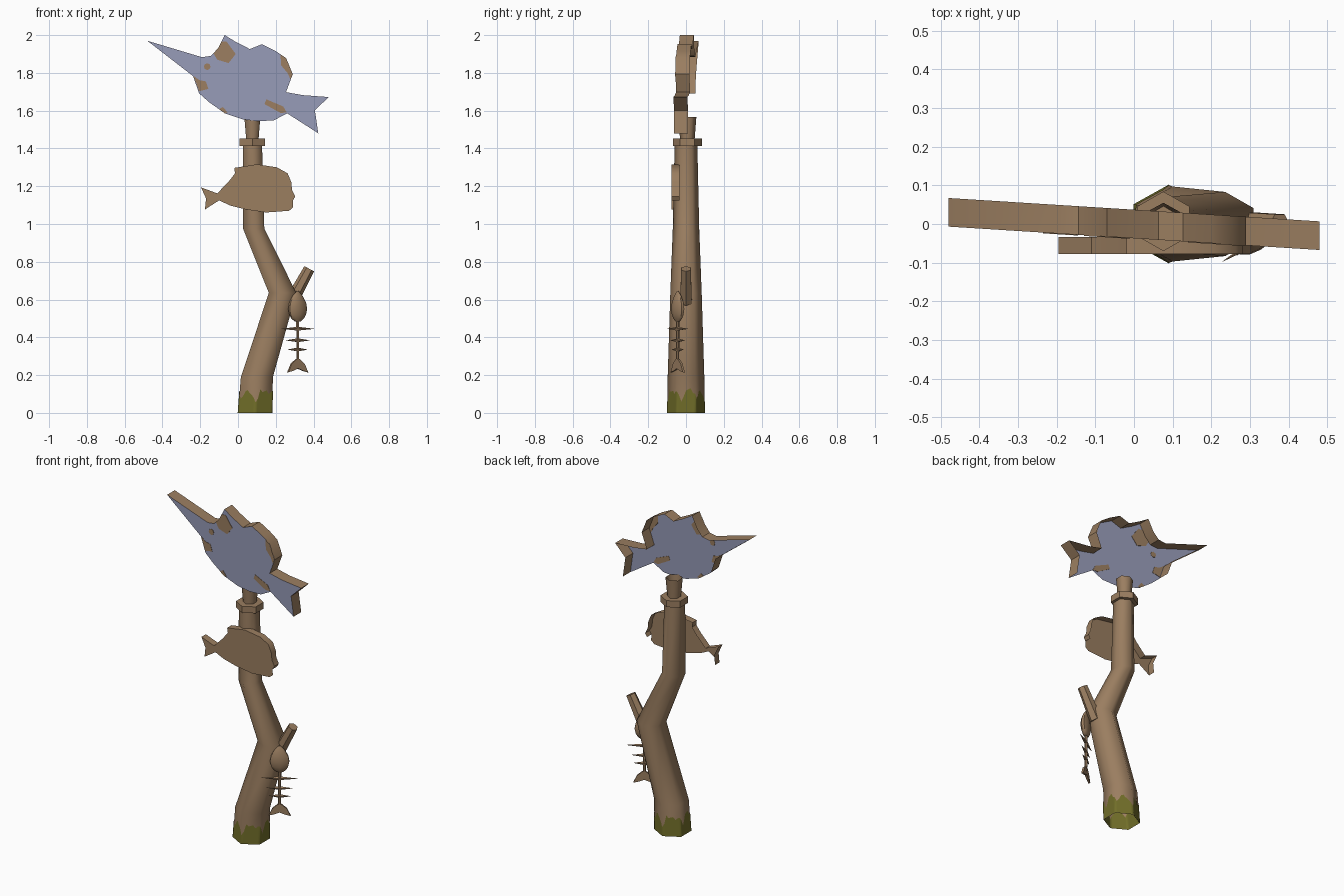
import bpy, bmesh, math
from mathutils import Vector, Matrix

if "Cube" in bpy.data.objects:
    bpy.data.objects.remove(bpy.data.objects["Cube"])


def material(name, rgb):
    m = bpy.data.materials.new(name)
    m.diffuse_color = (*rgb, 1)
    m.use_nodes = True
    m.node_tree.nodes["Principled BSDF"].inputs["Base Color"].default_value = m.diffuse_color
    return m


WOOD = material("weathered wood", (0.327, 0.209, 0.118))
BLUE = material("faded blue paint", (0.308, 0.325, 0.476))
MOSS = material("moss green", (0.165, 0.156, 0.022))


def finish(name, bm, mats, smooth=None, recalc=True):
    if recalc:
        bmesh.ops.recalc_face_normals(bm, faces=bm.faces)
    me = bpy.data.meshes.new(name)
    bm.to_mesh(me)
    bm.free()
    for m in mats:
        me.materials.append(m)
    ob = bpy.data.objects.new(name, me)
    bpy.context.collection.objects.link(ob)
    if smooth:
        bpy.ops.object.select_all(action='DESELECT')
        ob.select_set(True)
        bpy.context.view_layer.objects.active = ob
        bpy.ops.object.shade_smooth_by_angle(angle=math.radians(smooth))
    return ob


def board(name, outline, y0, y1, mats, slope=0.0, smooth=None, rim=None):
    """Flat board cut from a clockwise x-z outline; slope turns it about z.
    Last material goes on the broad faces. With rim, the back is open and only those edges have sides."""
    bm = bmesh.new()
    rows = [[bm.verts.new((x, y + slope * x, z)) for x, z in outline] for y in (y0, y1)]
    bm.faces.new(rows[0][::-1]).material_index = len(mats) - 1
    if rim is None:
        bm.faces.new(rows[1]).material_index = len(mats) - 1
    n = len(outline)
    for i in (range(n) if rim is None else rim):
        i, j = i % n, (i + 1) % n
        bm.faces.new((rows[0][i], rows[0][j], rows[1][j], rows[1][i]))
    loose = [v for v in bm.verts if not v.link_faces]
    bmesh.ops.delete(bm, geom=loose, context='VERTS')
    return finish(name, bm, mats, smooth, rim is None)


def loft(name, rings, n=6, turn=0.0, smooth=None, caps=(True, True)):
    """Stack of level rings, each (x, y, z, half width, half depth)."""
    bm = bmesh.new()
    rows = []
    for x, y, z, a, b in rings:
        row = []
        for k in range(n):
            t = -math.pi / 2 + 2 * math.pi * k / n
            p = Matrix.Rotation(turn, 3, 'Z') @ Vector((a * math.cos(t), b * math.sin(t), 0))
            row.append(bm.verts.new(p + Vector((x, y, z))))
        rows.append(row)
    if caps[0]:
        bm.faces.new(rows[0][::-1])
    if caps[1]:
        bm.faces.new(rows[-1])
    for r, s in zip(rows, rows[1:]):
        for k in range(n):
            j = (k + 1) % n
            bm.faces.new((r[k], r[j], s[j], s[k]))
    return finish(name, bm, [WOOD], smooth, False)


def rod(name, p, q, r1, r2, n=6):
    p, q = Vector(p), Vector(q)
    d = q - p
    bm = bmesh.new()
    bmesh.ops.create_cone(bm, cap_ends=True, segments=n, radius1=r1, radius2=r2, depth=d.length,
                          matrix=Matrix.Translation((p + q) / 2) @ d.to_track_quat('Z', 'Y').to_matrix().to_4x4())
    return finish(name, bm, [WOOD])


# crooked hollow post, collar and open neck
loft("post", [(0.09, 0, 0, 0.104, 0.1), (0.10, 0, 0.19, 0.098, 0.097), (0.236, 0, 0.635, 0.084, 0.083),
              (0.083, 0, 0.975, 0.065, 0.07), (0.077, 0, 1.42, 0.058, 0.06)], smooth=70, caps=(False, False))
loft("collar", [(0.076, 0.007, 1.413, 0.078, 0.077), (0.076, 0.007, 1.453, 0.078, 0.077)])
loft("neck", [(0.076, 0.007, 1.45, 0.038, 0.039), (0.076, 0.008, 1.567, 0.049, 0.047)],
     smooth=70, caps=(False, False))

# moss with a ragged top edge around the foot of the post, outside and inside
HEIGHTS = [0.055, 0.075, 0.125, 0.11, 0.115, 0.118, 0.10, 0.112, 0.115, 0.095, 0.06, 0.085,
           0.118, 0.125, 0.13, 0.105, 0.10, 0.075, 0.09, 0.115, 0.12, 0.105, 0.095, 0.08]
angles = [-math.pi / 2 + math.pi / 3 * k for k in range(6)]
for name, size in (("moss_outside", 1.018), ("moss_inside", 0.982)):
    bm = bmesh.new()
    low, high = [], []
    corners = [Vector((0.104 * math.cos(t), 0.1 * math.sin(t), 0)) * size for t in angles]
    for k in range(6):
        for s in range(8):
            p = corners[k].lerp(corners[(k + 1) % 6], s / 8)
            h = HEIGHTS[(k * 8 + s) % 24]
            low.append(bm.verts.new(p + Vector((0.09, 0, 0))))
            high.append(bm.verts.new(p * (1 - 0.22 * h) + Vector((0.09 + 0.053 * h, 0, h))))
    for i in range(48):
        j = (i + 1) % 48
        bm.faces.new((low[i], low[j], high[j], high[i]))
    if size < 1:
        bmesh.ops.reverse_faces(bm, faces=bm.faces)
    finish(name, bm, [MOSS], 70, False)

# broken branch
rod("branch_stub", (0.28, 0, 0.585), (0.377, 0, 0.763), 0.036, 0.029)

# large painted swordfish-shaped board: thin front with a rim that leaves out the belly
SLOPE = -0.063
big = [(-0.48, 1.97), (-0.19, 1.883), (-0.143, 1.89), (-0.106, 1.93), (-0.07, 2.0), (-0.01, 1.963),
       (0.063, 1.926), (0.127, 1.952), (0.2, 1.915), (0.255, 1.878), (0.29, 1.793), (0.254, 1.698),
       (0.344, 1.682), (0.48, 1.672), (0.407, 1.602), (0.425, 1.48), (0.26, 1.586), (0.19, 1.549),
       (0.106, 1.544), (0.026, 1.554), (-0.07, 1.586), (-0.153, 1.645), (-0.206, 1.692), (-0.238, 1.783)]
board("large_fish", big, -0.037, 0.037, [WOOD, BLUE], SLOPE, 35, range(-2, 15))

# worn patches where the paint has gone, showing on both faces
eye = [(-0.163 + 0.018 * math.cos(t), 1.833 + 0.018 * math.sin(t))
       for t in [math.pi / 4 * k for k in range(8)]]
patches = [eye,
           [(-0.13, 1.904), (-0.106, 1.93), (-0.088, 1.965), (-0.06, 1.965), (-0.012, 1.9),
            (-0.05, 1.852), (-0.11, 1.87)],
           [(-0.235, 1.783), (-0.205, 1.762), (-0.17, 1.755), (-0.157, 1.715), (-0.205, 1.703)],
           [(-0.1, 1.608), (-0.08, 1.62), (-0.055, 1.59), (-0.07, 1.587)],
           [(0.15, 1.66), (0.24, 1.622), (0.258, 1.59), (0.225, 1.588), (0.14, 1.635)],
           [(0.225, 1.898), (0.255, 1.877), (0.289, 1.793), (0.278, 1.765), (0.262, 1.8), (0.228, 1.84)]]
for i, patch in enumerate(patches):
    board(f"worn_patch_{i}", patch, -0.039, -0.035, [WOOD], SLOPE)

# small plain fish board, made the same way
small = [(-0.196, 1.194), (-0.11, 1.162), (-0.048, 1.226), (-0.016, 1.268), (-0.02, 1.297), (0.1, 1.316),
         (0.206, 1.3), (0.263, 1.268), (0.282, 1.222), (0.286, 1.18), (0.303, 1.146), (0.291, 1.125),
         (0.292, 1.088), (0.27, 1.07), (0.148, 1.061), (0.042, 1.077), (-0.042, 1.098),
         (-0.1, 1.125), (-0.175, 1.077), (-0.169, 1.135)]
board("small_fish", small, -0.077, -0.034, [WOOD], 0, 40, range(-2, 11))

# hanging fish skeleton, turned about z
CX, CY, TURN = 0.316, -0.044, math.radians(31.5)
head = [(0.645, 0.006), (0.62, 0.03), (0.585, 0.05), (0.55, 0.057), (0.52, 0.05), (0.5, 0.038), (0.485, 0.02)]
loft("skeleton_head", [(CX, CY, z, a, a * 0.45) for z, a in head[::-1]], 10, TURN, 50)
rod("skeleton_spine", (CX, CY, 0.26), (CX, CY, 0.5), 0.008, 0.009)
along = Vector((math.cos(TURN), math.sin(TURN), 0))
for z, reach in ((0.445, 0.102), (0.384, 0.073), (0.335, 0.061)):
    c = Vector((CX, CY, z))
    for s in (-1, 1):
        rod("skeleton_rib", c, c + along * reach * s, 0.011, 0.0005, 5)
tail = board("skeleton_tail", [(0.01, 0.285), (0.04, 0.26), (0.062, 0.215), (0.03, 0.223), (0, 0.235),
                               (-0.03, 0.223), (-0.062, 0.215), (-0.04, 0.26), (-0.01, 0.285)],
             -0.006, 0.006, [WOOD])
tail.data.transform(Matrix.Translation((CX, CY, 0)) @ Matrix.Rotation(TURN, 4, 'Z'))
